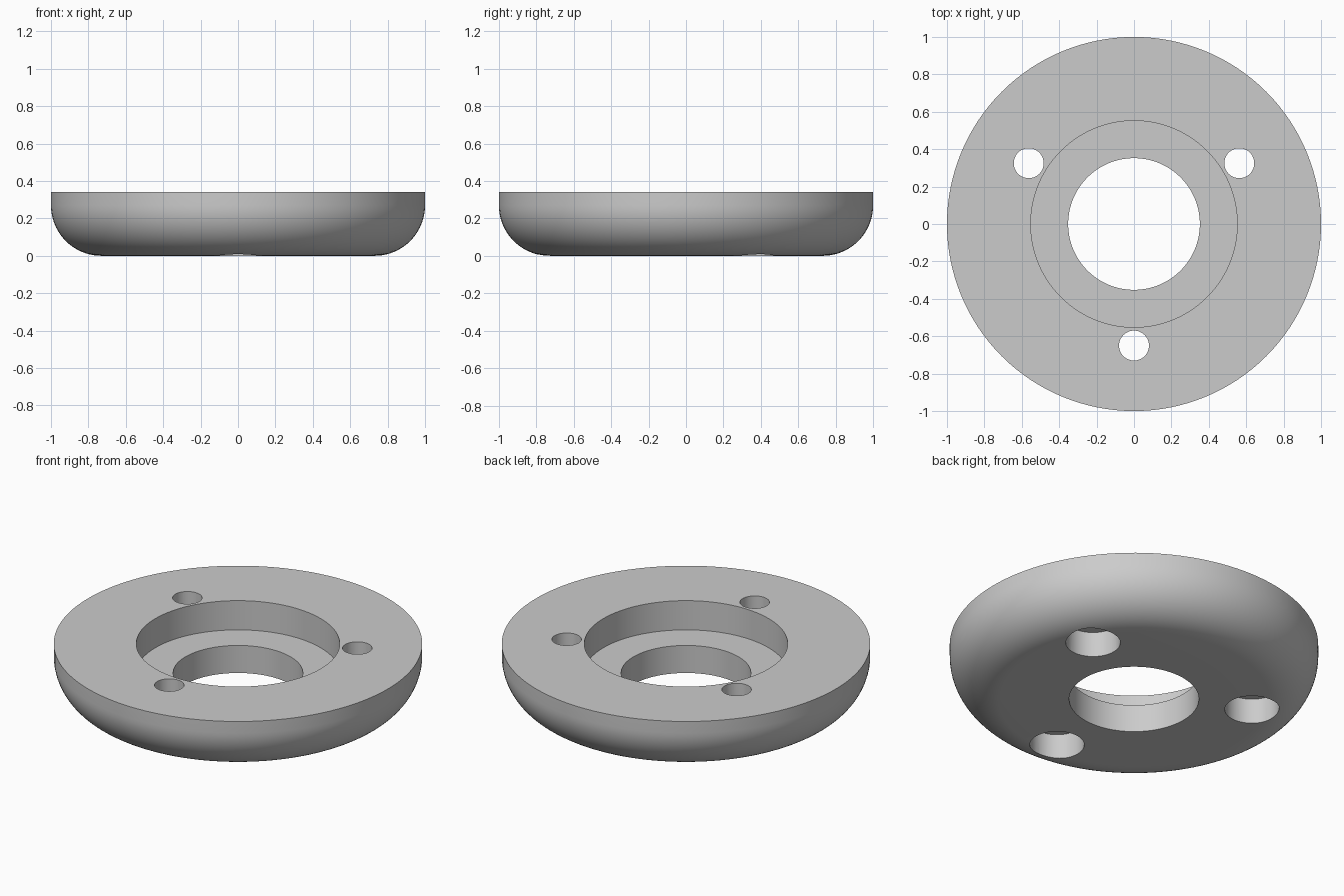
import bpy
import bmesh
from math import sin, cos, pi, radians
from mathutils import Matrix, Vector

cube = bpy.data.objects.get("Cube")
if cube:
    bpy.data.objects.remove(cube, do_unlink=True)

# Main dimensions
HEIGHT, OUTER, FILLET = 0.34, 1.0, 0.27
BORE, RECESS, FLOOR_Z = 0.352, 0.552, 0.165
BOLT_CIRCLE, HOLE, COUNTERBORE, COUNTERBORE_TOP = 0.65, 0.08, 0.148, 0.15
SEGMENTS = 128

grey = bpy.data.materials.new("plain grey")
grey.use_nodes = True
colour = (0.6, 0.6, 0.6, 1)
grey.diffuse_color = colour
grey.node_tree.nodes["Principled BSDF"].inputs["Base Color"].default_value = colour


def lathe(name, profile, location=(0, 0, 0), steps=SEGMENTS):
    """Revolve a closed (radius, z) profile; points on the axis are welded."""
    bm = bmesh.new()
    verts = [bm.verts.new((r, 0, z)) for r, z in profile]
    edges = [bm.edges.new((verts[i - 1], verts[i])) for i in range(len(verts))]
    bmesh.ops.spin(bm, geom=verts + edges, cent=(0, 0, 0), axis=(0, 0, 1),
                   angle=2 * pi, steps=steps, use_merge=False)
    bmesh.ops.remove_doubles(bm, verts=bm.verts, dist=0.0001)
    bmesh.ops.dissolve_degenerate(bm, dist=0.0001, edges=bm.edges)
    loose = [e for e in bm.edges if not e.link_faces]
    bmesh.ops.delete(bm, geom=loose, context="EDGES")
    bmesh.ops.recalc_face_normals(bm, faces=bm.faces)
    mesh = bpy.data.meshes.new(name)
    bm.to_mesh(mesh)
    bm.free()
    mesh.materials.append(grey)
    obj = bpy.data.objects.new(name, mesh)
    obj.location = location
    bpy.context.collection.objects.link(obj)
    return obj


# Flange body: stepped bore, flat top and rounded lower rim
arc = [(OUTER - FILLET + FILLET * sin(a), FILLET - FILLET * cos(a))
       for a in (radians(90 * i / 20) for i in range(21))]
body = lathe("flange_body", [(BORE, 0)] + arc + [
    (OUTER, HEIGHT), (RECESS, HEIGHT), (RECESS, FLOOR_Z), (BORE, FLOOR_Z)])

# Three through holes, counterbored from below
hole_profile = [(0, -0.1), (COUNTERBORE, -0.1), (COUNTERBORE, COUNTERBORE_TOP),
                (HOLE, COUNTERBORE_TOP), (HOLE, HEIGHT + 0.1), (0, HEIGHT + 0.1)]
bpy.context.view_layer.objects.active = body
body.select_set(True)
for i in range(3):
    spot = Matrix.Rotation(radians(120 * i), 3, "Z") @ Vector((0, -BOLT_CIRCLE, 0))
    cutter = lathe("bolt_hole_cutter", hole_profile, spot, 48)
    cutter.hide_render = True
    cut = body.modifiers.new("bolt_hole", "BOOLEAN")
    cut.operation = "DIFFERENCE"
    cut.solver = "EXACT"
    cut.object = cutter
    bpy.context.view_layer.update()
    bpy.ops.object.modifier_apply(modifier=cut.name)
    bpy.data.objects.remove(cutter, do_unlink=True)

bpy.ops.object.shade_smooth_by_angle(angle=radians(30))
